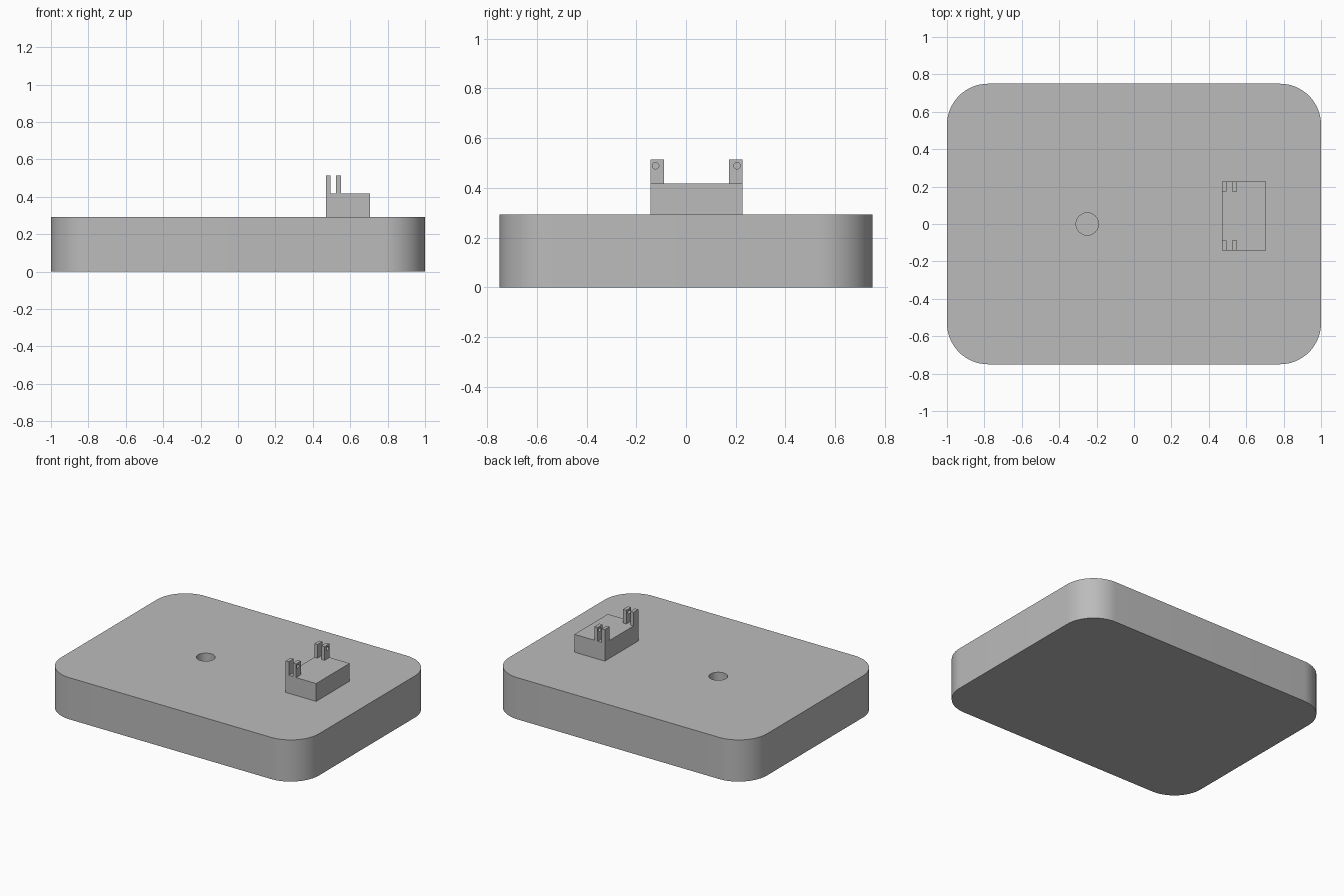
import bpy
import bmesh
import math

cube = bpy.data.objects.get("Cube")
if cube:
    bpy.data.objects.remove(cube, do_unlink=True)

grey = bpy.data.materials.new("plain grey")
grey.use_nodes = True
grey.diffuse_color = (0.5, 0.5, 0.5, 1)
grey.node_tree.nodes["Principled BSDF"].inputs["Base Color"].default_value = (0.5, 0.5, 0.5, 1)


def prism(name, outline, low, high, axis="z"):
    """Extrude a closed outline: (x, y) along z, or (y, z) along x."""
    bm = bmesh.new()
    place = (lambda a, b, h: (a, b, h)) if axis == "z" else (lambda a, b, h: (h, a, b))
    face = bm.faces.new([bm.verts.new(place(a, b, low)) for a, b in outline])
    step = place(0, 0, high - low)
    moved = bmesh.ops.extrude_face_region(bm, geom=[face])["geom"]
    bmesh.ops.translate(bm, vec=step, verts=[g for g in moved if isinstance(g, bmesh.types.BMVert)])
    bmesh.ops.recalc_face_normals(bm, faces=bm.faces)
    mesh = bpy.data.meshes.new(name)
    bm.to_mesh(mesh)
    bm.free()
    mesh.materials.append(grey)
    ob = bpy.data.objects.new(name, mesh)
    bpy.context.collection.objects.link(ob)
    return ob


def rect(a0, a1, b0, b1):
    return [(a0, b0), (a1, b0), (a1, b1), (a0, b1)]


def arc(cx, cy, r, start, sweep, steps):
    return [(cx + r * math.cos(start + sweep * i / steps),
             cy + r * math.sin(start + sweep * i / steps)) for i in range(steps + 1)]


def circle(cx, cy, r, steps=32):
    return arc(cx, cy, r, 0, math.tau, steps)[:-1]


def cut(target, cutter):
    cutter.hide_render = True
    cutter.hide_viewport = True
    mod = target.modifiers.new("hole", "BOOLEAN")
    mod.operation = "DIFFERENCE"
    mod.solver = "EXACT"
    mod.object = cutter


def smooth(ob):
    bpy.ops.object.select_all(action="DESELECT")
    ob.select_set(True)
    bpy.context.view_layer.objects.active = ob
    bpy.ops.object.shade_smooth_by_angle(angle=math.radians(30))


# Rounded base with a blind round hole
BASE_TOP, RADIUS = 0.292, 0.22
corners = [(1, 1), (-1, 1), (-1, -1), (1, -1)]
outline = []
for i, (sx, sy) in enumerate(corners):
    outline += arc(sx * (1 - RADIUS), sy * (0.75 - RADIUS), RADIUS, i * math.pi / 2, math.pi / 2, 16)
base = prism("base", outline, 0, BASE_TOP)
smooth(base)
cut(base, prism("base_hole_cutter", circle(-0.25, 0, 0.06), 0.1, 0.4))

# Raised mounting block
BLOCK_TOP = 0.417
Y0, Y1 = -0.143, 0.228
block = prism("mounting_block", rect(0.47, 0.706, Y0, Y1), BASE_TOP, BLOCK_TOP)

# Two pairs of lugs, the inner one of each pair drilled for a pin
WIDTH = 0.054
for side, y in (("front", Y0), ("back", Y1 - WIDTH)):
    for place, x0, x1 in (("outer", 0.47, 0.494), ("inner", 0.525, 0.55)):
        lug = prism(f"{side}_{place}_lug", rect(y, y + WIDTH, BLOCK_TOP, 0.513), x0, x1, "x")
        if place == "inner":
            hole = circle(y + (0.021 if side == "front" else 0.031), 0.489, 0.013, 24)
            cut(lug, prism(f"{side}_pin_hole_cutter", hole, x0 - 0.01, x1 + 0.01, "x"))
